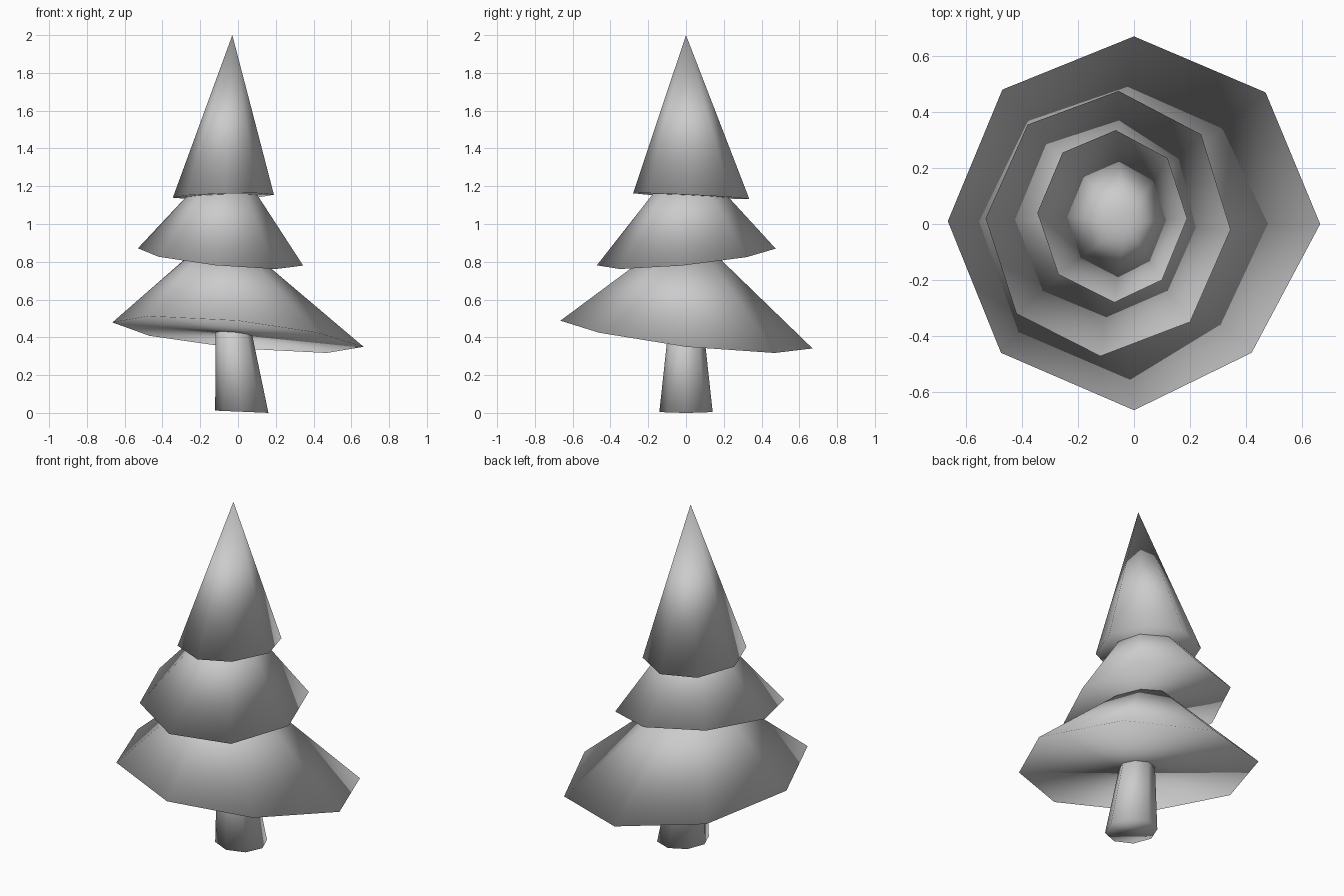
import bpy
import bmesh
import math

if "Cube" in bpy.data.objects:
    bpy.data.objects.remove(bpy.data.objects["Cube"])

grey = bpy.data.materials.new("plain grey")
grey.diffuse_color = (0.6, 0.6, 0.6, 1.0)
grey.use_nodes = True
grey.node_tree.nodes["Principled BSDF"].inputs["Base Color"].default_value = grey.diffuse_color


def finish(name, bm):
    """Turn a bmesh into a fully smooth-shaded object."""
    bmesh.ops.recalc_face_normals(bm, faces=bm.faces[:])
    for f in bm.faces:
        f.smooth = True
    mesh = bpy.data.meshes.new(name)
    bm.to_mesh(mesh)
    bm.free()
    mesh.materials.append(grey)
    obj = bpy.data.objects.new(name, mesh)
    bpy.context.collection.objects.link(obj)
    return obj


def tier(name, rim, tilt, apex):
    """Eight-sided closed cone whose rim lies on a tilted plane (height, x slope, y slope)."""
    h, sx, sy = tilt
    bm = bmesh.new()
    ring = [bm.verts.new((x, y, h + sx * x + sy * y)) for x, y in rim]
    tip = bm.verts.new(apex)
    for i in range(len(ring)):
        bm.faces.new((ring[i], ring[(i + 1) % len(ring)], tip))
    bm.faces.new(ring[::-1])
    return finish(name, bm)


# Foliage tiers, each with a slightly uneven, tilted rim
tier("lower_foliage",
     [(0, 0.67), (-0.47, 0.48), (-0.665, 0.01), (-0.475, -0.46),
      (0, -0.665), (0.42, -0.46), (0.665, 0), (0.47, 0.47)],
     (0.415, -0.098, -0.11), (-0.085, 0.005, 0.985))
tier("middle_foliage",
     [(-0.055, 0.475), (-0.38, 0.355), (-0.53, 0.02), (-0.42, -0.32),
      (-0.12, -0.472), (0.2, -0.35), (0.345, -0.02), (0.24, 0.32)],
     (0.8165, -0.10, 0.10), (-0.048, 0.002, 1.385))
tier("top_foliage",
     [(-0.065, 0.335), (-0.255, 0.255), (-0.345, 0.04), (-0.27, -0.18),
      (-0.07, -0.28), (0.1, -0.2), (0.19, 0.02), (0.12, 0.235)],
     (1.151, 0.028, -0.049), (-0.03, 0, 2.0))

# Leaning, tapered trunk with its top buried in the lowest tier
bm = bmesh.new()
rings = []
for cx, r, z in ((0.02, 0.141, 0.007), (-0.032, 0.085, 0.52)):
    ring = []
    for i in range(8):
        a = i * math.pi / 4
        x = cx + r * math.cos(a)
        ring.append(bm.verts.new((x, r * math.sin(a), z - 0.043 * x)))
    rings.append(ring)
low, high = rings
for i in range(8):
    j = (i + 1) % 8
    bm.faces.new((low[i], low[j], high[j], high[i]))
bm.faces.new(low[::-1])
bm.faces.new(high)
finish("trunk", bm)
